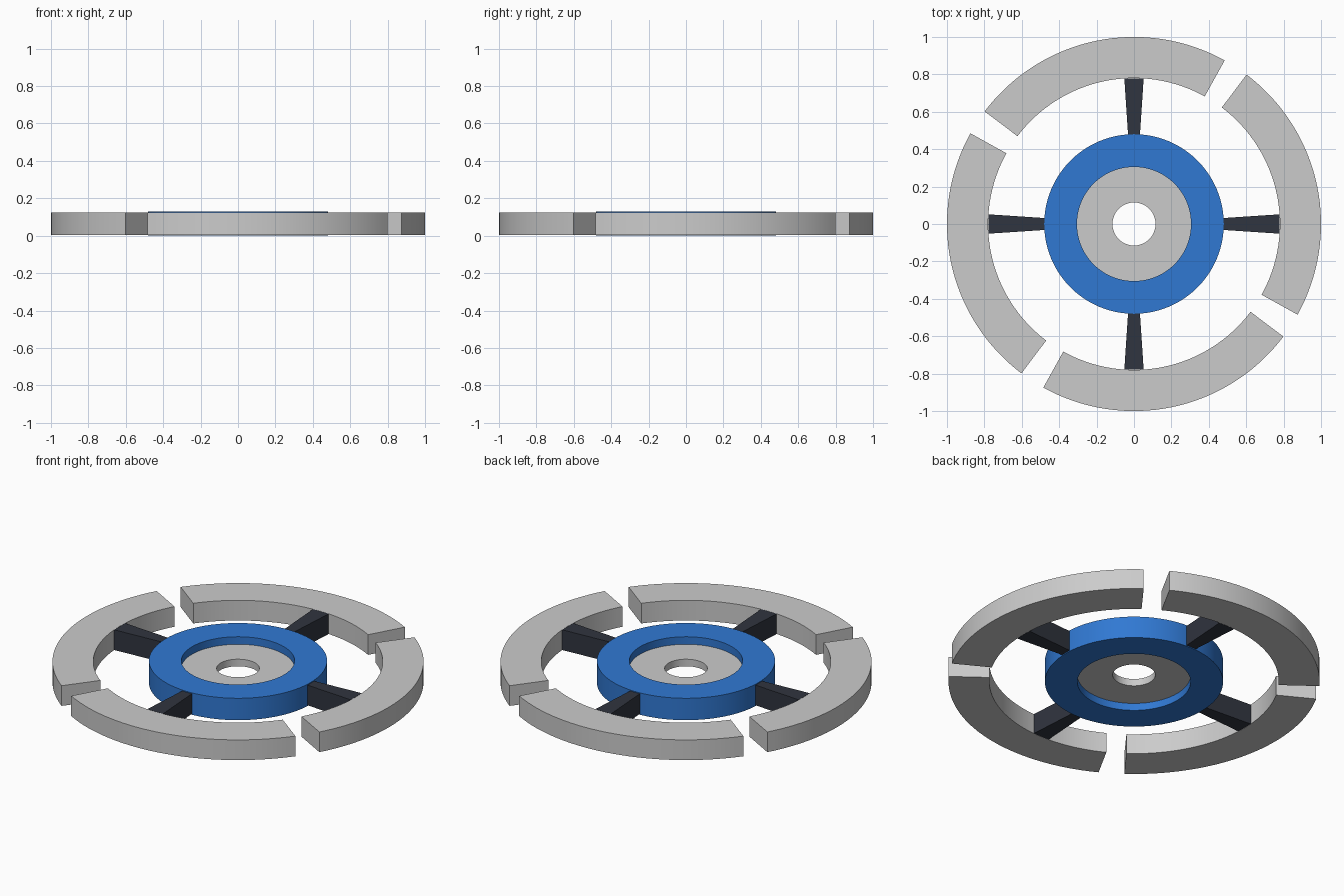
import bpy, bmesh
from math import cos, sin, radians, tau

if "Cube" in bpy.data.objects:
    bpy.data.objects.remove(bpy.data.objects["Cube"])


def material(name, rgb):
    m = bpy.data.materials.new(name)
    m.diffuse_color = (*rgb, 1)
    m.use_nodes = True
    m.node_tree.nodes["Principled BSDF"].inputs["Base Color"].default_value = m.diffuse_color
    return m


def finish(name, bm, mat=None):
    bmesh.ops.recalc_face_normals(bm, faces=bm.faces)
    mesh = bpy.data.meshes.new(name)
    bm.to_mesh(mesh)
    bm.free()
    ob = bpy.data.objects.new(name, mesh)
    bpy.context.collection.objects.link(ob)
    if mat:
        mesh.materials.append(mat)
    bpy.context.view_layer.objects.active = ob
    ob.select_set(True)
    bpy.ops.object.shade_smooth_by_angle(angle=radians(30))
    ob.select_set(False)
    return ob


def arc_block(name, r_in, r_out, z0, z1, start=0, sweep=360, steps=96, mat=None):
    """Rectangular section swept about z; a full turn makes a closed ring."""
    closed = sweep == 360
    bm = bmesh.new()
    rings = []
    for i in range(steps if closed else steps + 1):
        a = radians(start + sweep * i / steps)
        rings.append([bm.verts.new((r * cos(a), r * sin(a), z))
                      for r, z in ((r_in, z0), (r_out, z0), (r_out, z1), (r_in, z1))])
    for i in range(steps):
        a, b = rings[i], rings[(i + 1) % len(rings)]
        for k in range(4):
            n = (k + 1) % 4
            bm.faces.new((a[k], a[n], b[n], b[k]))
    if not closed:
        bm.faces.new(rings[0])
        bm.faces.new(rings[-1])
    return finish(name, bm, mat)


blue = material("blue", (0.03, 0.19, 0.65))
dark = material("dark", (0.03, 0.035, 0.05))

# Hub: raised blue ring with a thinner recessed washer inside
arc_block("hub_ring", 0.305, 0.48, 0.0, 0.13, mat=blue)
arc_block("hub_washer", 0.115, 0.306, 0.043, 0.085)

for i in range(4):
    # Rim segments, separated by 8 degree gaps
    arc_block(f"rim_segment_{i + 1}", 0.78, 1.0, 0.005, 0.125,
              start=61 + 90 * i, sweep=82, steps=32)
    # Wedge spokes joining hub and rim
    arc_block(f"spoke_{i + 1}", 0.475, 0.78, 0.005, 0.125,
              start=90 * i - 3.8, sweep=7.6, steps=1, mat=dark)
